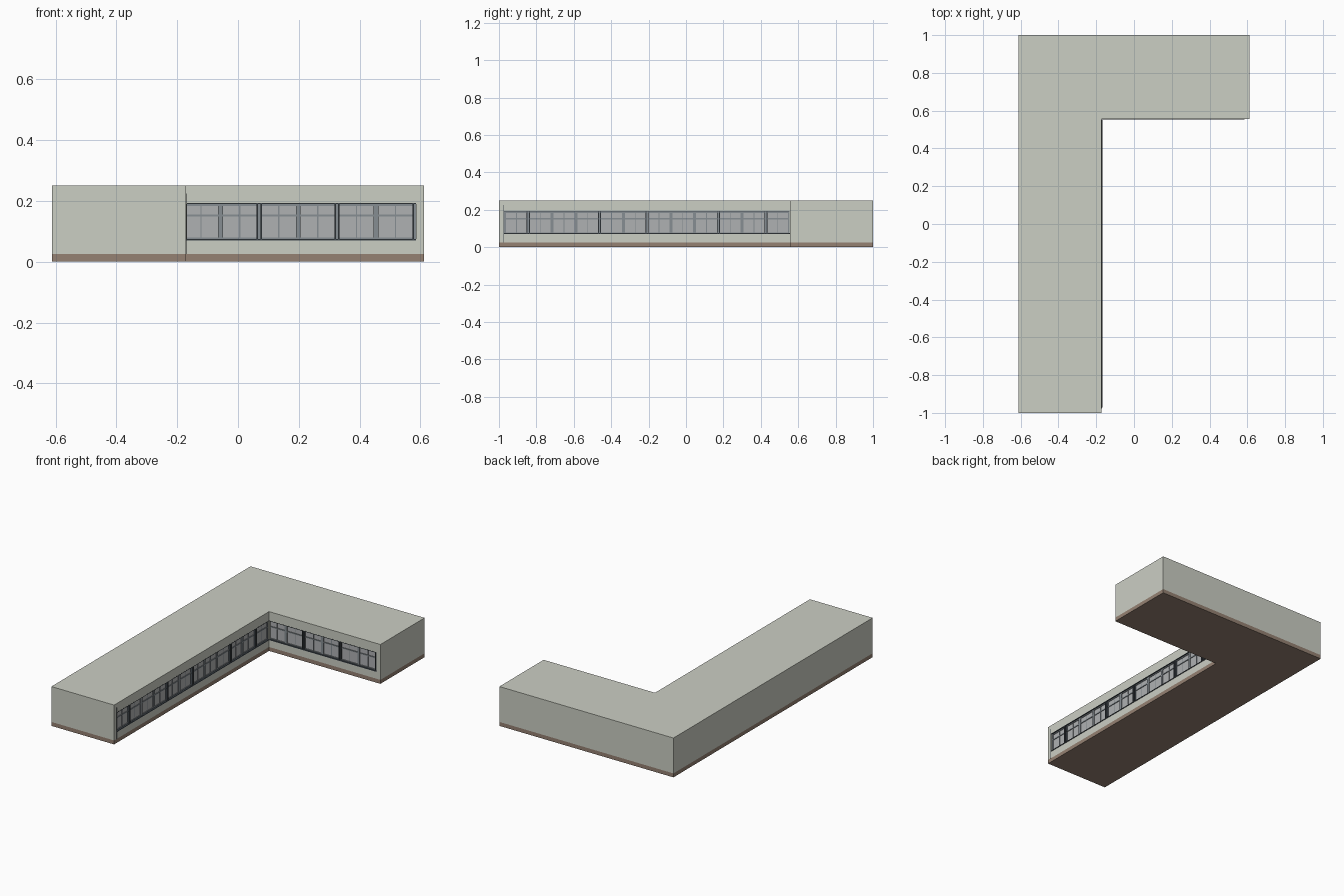
import bpy, bmesh

if "Cube" in bpy.data.objects:
    bpy.data.objects.remove(bpy.data.objects["Cube"])

X, XI, YI = 0.612, -0.171, 0.556      # half width, inner wall x, inner wall y
BASE, TOP = 0.025, 0.25
SILL, HEAD = 0.072, 0.193
DEPTH = 0.014                         # window recess


def material(name, rgb):
    m = bpy.data.materials.new(name)
    m.diffuse_color = (*rgb, 1)
    m.use_nodes = True
    m.node_tree.nodes["Principled BSDF"].inputs["Base Color"].default_value = m.diffuse_color
    return m


WALL = material("wall_paint", (0.60, 0.62, 0.55))
BROWN = material("plinth_brown", (0.30, 0.22, 0.17))
DARK = material("dark_frame", (0.062, 0.076, 0.09))
PALE = material("pale_frame", (0.24, 0.27, 0.29))
GLASS = material("glass", (0.43, 0.44, 0.45))


def finish(bm, name, mat):
    bmesh.ops.recalc_face_normals(bm, faces=bm.faces)
    me = bpy.data.meshes.new(name)
    bm.to_mesh(me)
    bm.free()
    ob = bpy.data.objects.new(name, me)
    bpy.context.collection.objects.link(ob)
    if mat:
        me.materials.append(mat)
    return ob


def l_block(name, z0, z1, mat):
    pts = [(-X, -1), (XI, -1), (XI, YI), (X, YI), (X, 1), (-X, 1)]
    bm = bmesh.new()
    f = bm.faces.new([bm.verts.new((x, y, z0)) for x, y in pts])
    ext = bmesh.ops.extrude_face_region(bm, geom=[f])["geom"]
    bmesh.ops.translate(bm, vec=(0, 0, z1 - z0),
                        verts=[v for v in ext if isinstance(v, bmesh.types.BMVert)])
    return finish(bm, name, mat)


# wall-local coordinates: u along the wall, d outward from it, z up
def front(u, d, z):
    return (u, YI - d, z)


def right(u, d, z):
    return (XI + d, u, z)


def boxes(name, place, items, mat):
    bm = bmesh.new()
    for u0, u1, d0, d1, z0, z1 in items:
        a, b = place(u0, d0, z0), place(u1, d1, z1)
        for v in bmesh.ops.create_cube(bm, size=1)["verts"]:
            v.co = [(p + q) / 2 + c * abs(q - p) for p, q, c in zip(a, b, v.co)]
    return finish(bm, name, mat)


# building body and plinth
body = l_block("building_body", BASE, TOP, WALL)
l_block("plinth", 0, BASE, BROWN)


def window_band(tag, place, u0, u1, lines, dark):
    # recess in the wall
    cut = boxes(tag + "_recess_cutter", place, [(u0, u1, -DEPTH, 0.05, SILL, HEAD)], None)
    cut.hide_render = True
    cut.hide_viewport = True
    mod = body.modifiers.new(tag + "_recess", "BOOLEAN")
    mod.operation, mod.object, mod.solver = "DIFFERENCE", cut, "EXACT"
    # glazing
    boxes(tag + "_glass", place, [(u0, u1, -DEPTH - 0.002, -DEPTH + 0.003, SILL, HEAD)], GLASS)
    # pale window frames: posts, transom, head and bottom rails, thin central mullions
    d0, d1 = -DEPTH, -0.006
    bars = [(max(u0, u - 0.008), min(u1, u + 0.008), d0, d1, SILL, HEAD) for u in lines]
    bars += [(u0, u1, d0, d1 - 0.001, a, b) for a, b in
             ((SILL, 0.079), (0.148, 0.155), (0.184, HEAD))]
    pitch = lines[1] - lines[0]
    for u in [lines[0] - pitch] + lines:
        m = u + pitch / 2
        if u0 < m < u1:
            bars.append((m - 0.002, m + 0.002, d0, d1 - 0.003, SILL, HEAD))
    boxes(tag + "_window_frames", place, bars, PALE)
    # dark paired posts at the bay divisions, plus sill and head trim
    trim = [(u + s - 0.0025, u + s + 0.0025, d0, 0.001, SILL, HEAD)
            for u in dark for s in (-0.006, 0.006) if u + s < u1]
    trim += [(u0, u1, d0, 0.003, SILL - 0.002, SILL + 0.003),
             (u0, u1, d0, 0.0005, HEAD - 0.003, HEAD)]
    boxes(tag + "_dark_trim", place, trim, DARK)


f_lines = [-0.058 + 0.128 * i for i in range(6)]
window_band("front_window", front, XI + 0.003, 0.586, f_lines, f_lines[1::2])
r_lines = [-0.97 + 0.127 * i for i in range(13)]
window_band("right_window", right, -0.972, YI - 0.003, r_lines,
            [r_lines[i] for i in (1, 4, 6, 9, 11)])

# slim vertical joint strip at the end of the long window wall
boxes("end_joint_strip", right, [(-0.976, -0.972, -0.002, 0.002, BASE, 0.225)], DARK)
